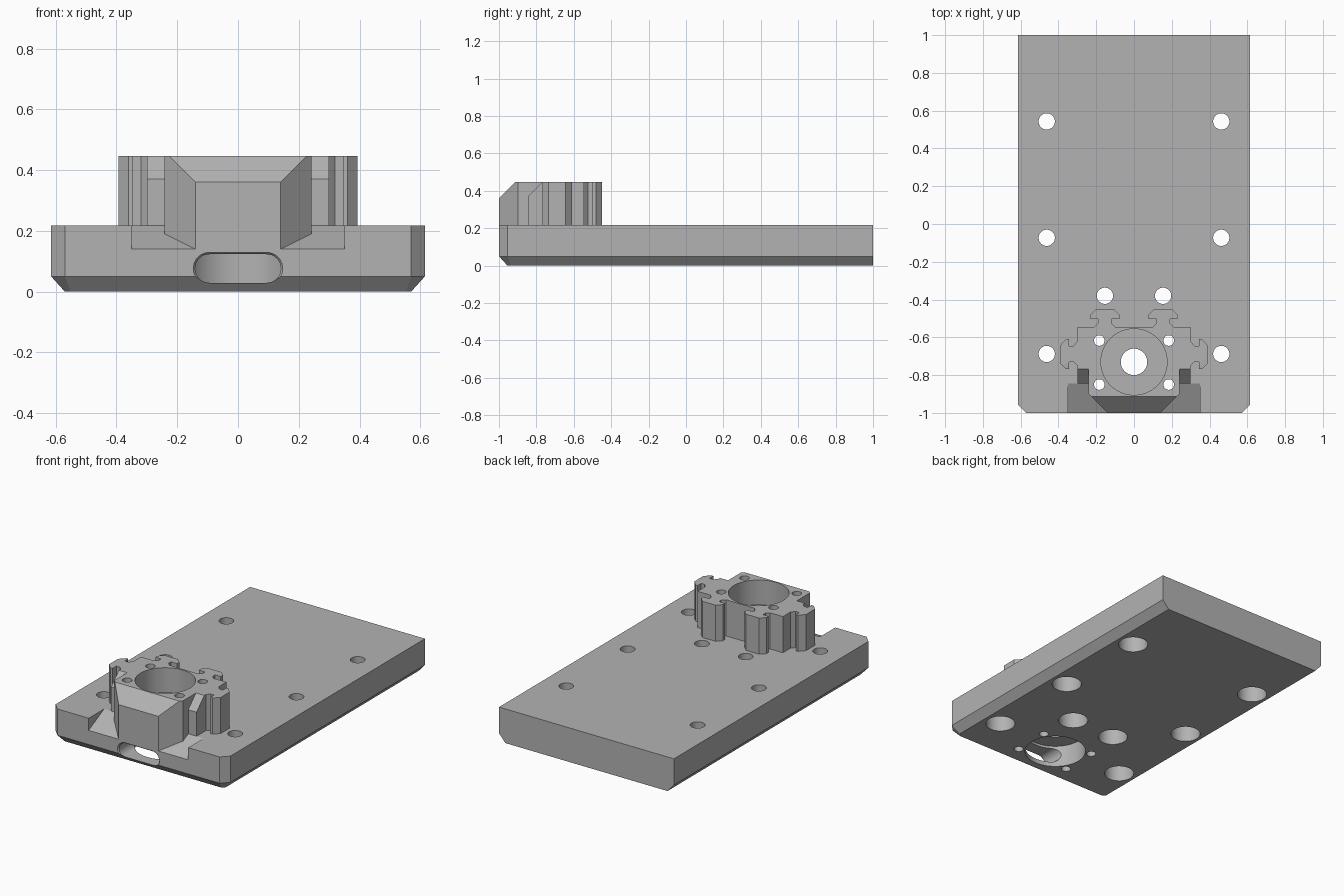
import bpy, bmesh
from math import pi, cos, sin

if "Cube" in bpy.data.objects:
    bpy.data.objects.remove(bpy.data.objects["Cube"], do_unlink=True)

grey = bpy.data.materials.new("plain grey")
grey.use_nodes = True
grey.diffuse_color = (0.45, 0.45, 0.45, 1)
grey.node_tree.nodes["Principled BSDF"].inputs["Base Color"].default_value = (0.45, 0.45, 0.45, 1)


def loft(name, rings):
    """Closed solid through rings of 3D points with equal counts."""
    bm = bmesh.new()
    loops = [[bm.verts.new(p) for p in ring] for ring in rings]
    bm.faces.new(loops[0])
    bm.faces.new(loops[-1])
    n = len(loops[0])
    for a, b in zip(loops, loops[1:]):
        for i in range(n):
            j = (i + 1) % n
            bm.faces.new((a[i], a[j], b[j], b[i]))
    bmesh.ops.recalc_face_normals(bm, faces=bm.faces)
    mesh = bpy.data.meshes.new(name)
    bm.to_mesh(mesh)
    bm.free()
    mesh.materials.append(grey)
    obj = bpy.data.objects.new(name, mesh)
    bpy.context.collection.objects.link(obj)
    return obj


def mirrored(half):
    """Outline from its +x half, listed back to front."""
    return half + [(-x, y) for x, y in reversed(half)]


def prism(name, outline, z0, z1):
    return loft(name, [[(x, y, z) for x, y in outline] for z in (z0, z1)])


def cylinder(x, y, r, z0, z1, n=48):
    return prism("bore_cutter", [(x + r * cos(2 * pi * i / n), y + r * sin(2 * pi * i / n))
                                 for i in range(n)], z0, z1)


def side_wedge(profile, x0, x1):
    """Cutter from a (y, z) profile extruded along x."""
    return loft("wedge_cutter", [[(x, y, z) for y, z in profile] for x in (x0, x1)])


def combine(target, tool, operation="DIFFERENCE"):
    mod = target.modifiers.new("combine", "BOOLEAN")
    mod.operation, mod.solver, mod.object = operation, "EXACT", tool
    bpy.context.view_layer.objects.active = target
    bpy.ops.object.modifier_apply(modifier=mod.name)
    bpy.data.objects.remove(tool, do_unlink=True)


# Base plate, bevelled under the front and sides
W, H, C = 0.615, 0.217, 0.045
outer = mirrored([(W, 1), (W, -1 + C), (W - C, -1)])
inner = mirrored([(W - C, 1), (W - C, -0.936), (W - C - 0.019, -1 + C)])
plate = loft("mounting_plate", [[(x, y, z) for x, y in ring]
                                for ring, z in ((inner, 0), (outer, 0.05), (outer, H))])

# Sloping pocket at the front edge
combine(plate, side_wedge([(-1.1, 0.09), (-0.845, H), (-0.845, 0.3), (-1.1, 0.3)], -0.35, 0.35))

# Motor tower with hooked tabs at the back and sides
half = [(0.1, -0.545), (0.12, -0.525), (0.12, -0.502), (0.077, -0.502), (0.077, -0.48),
        (0.107, -0.45), (0.2, -0.45), (0.23, -0.48), (0.23, -0.502), (0.19, -0.502),
        (0.19, -0.525), (0.21, -0.545), (0.3, -0.545), (0.3, -0.62), (0.32, -0.645),
        (0.345, -0.645), (0.345, -0.61), (0.36, -0.61), (0.393, -0.645), (0.393, -0.735),
        (0.36, -0.768), (0.345, -0.768), (0.345, -0.73), (0.32, -0.73), (0.3, -0.75),
        (0.3, -0.845), (0.242, -0.845), (0.242, -0.898), (0.14, -1)]
tower = prism("tower", mirrored(half), 0.12, 0.447)

# Sloped tops on the nose and on both shoulders
combine(tower, side_wedge([(-1.05, 0.31), (-0.86, 0.5), (-1.05, 0.5)], -0.5, 0.5))
for s in (-1, 1):
    combine(tower, side_wedge([(-0.87, 0.345), (-0.715, 0.5), (-0.87, 0.5)], s * 0.242, s * 0.5))
combine(plate, tower, "UNION")

# Central bore from above and below, joined by a narrower hole
combine(plate, cylinder(0, -0.73, 0.175, 0.29, 0.5, 96))
combine(plate, cylinder(0, -0.73, 0.18, -0.1, 0.138, 96))
combine(plate, cylinder(0, -0.73, 0.07, 0.1, 0.35))

# Rounded slot through the front into the lower bore
def slot(r, dx, y):
    arc = [pi * (i / 16 - 0.5) for i in range(17)]
    right = [(dx + r * cos(a), y, 0.076 + r * sin(a)) for a in arc]
    return right + [(-x, y, z) for x, y, z in reversed(right)]


combine(plate, loft("slot_cutter", [slot(0.061, 0.094, -1.01), slot(0.047, 0.094, -0.992),
                                    slot(0.047, 0.094, -0.73)]))

# Motor screw holes and counterbored mounting holes
for s in (-1, 1):
    for y in (-0.617, -0.85):
        combine(plate, cylinder(s * 0.184, y, 0.028, -0.1, 0.6, 32))
    for x, y in ((0.462, 0.543), (0.462, -0.073), (0.462, -0.688), (0.154, -0.38)):
        combine(plate, cylinder(s * x, y, 0.043, -0.1, 0.5))
        combine(plate, cylinder(s * x, y, 0.087, -0.1, 0.12))

# Smooth bores, sharp edges
bpy.ops.object.select_all(action="DESELECT")
plate.select_set(True)
bpy.context.view_layer.objects.active = plate
bpy.ops.object.shade_smooth_by_angle(angle=pi / 7)
